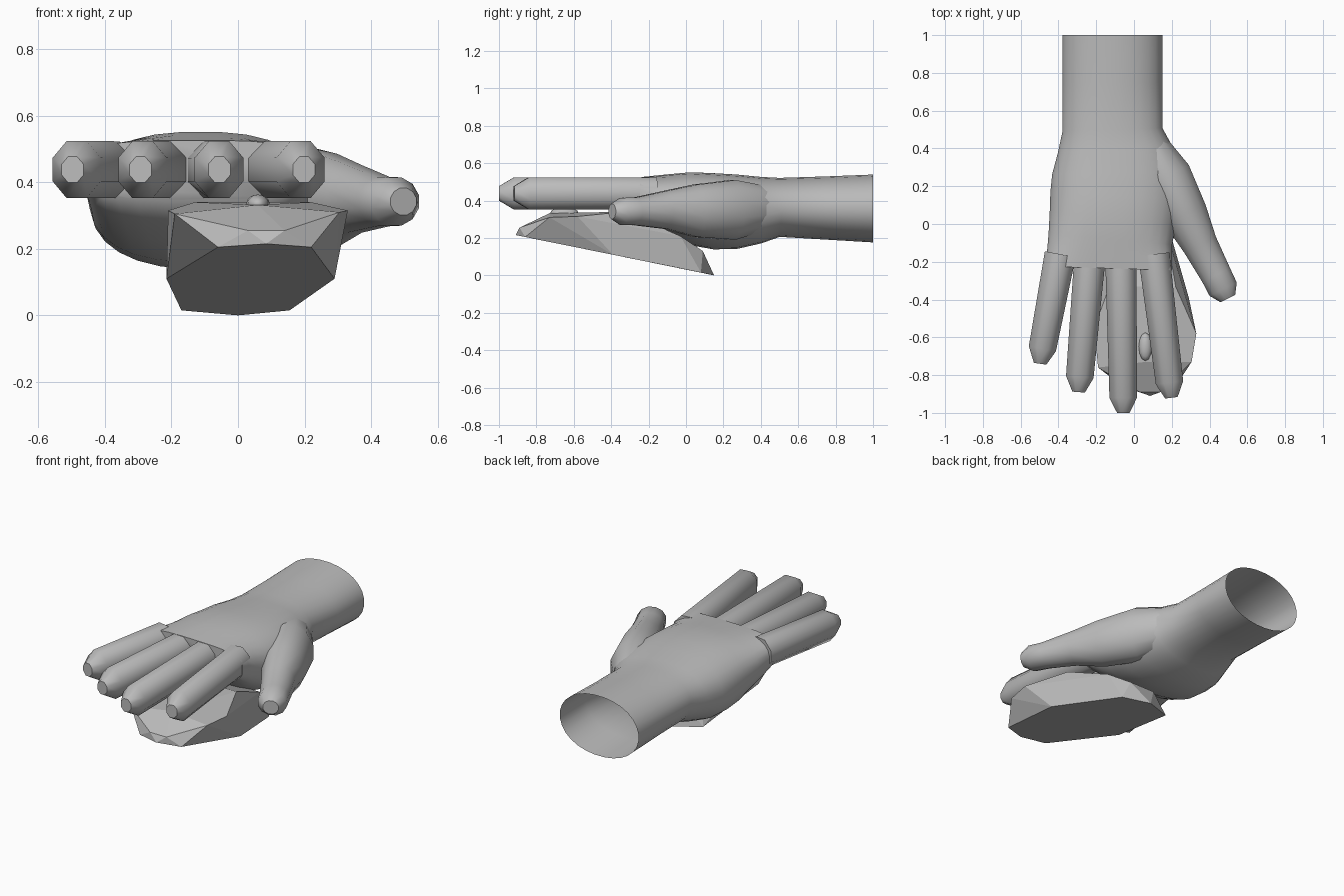
import bpy, bmesh, math
from mathutils import Vector

if "Cube" in bpy.data.objects:
    bpy.data.objects.remove(bpy.data.objects["Cube"])

grey = bpy.data.materials.new("plain grey")
grey.diffuse_color = (0.5, 0.5, 0.5, 1)
grey.use_nodes = True
grey.node_tree.nodes["Principled BSDF"].inputs["Base Color"].default_value = grey.diffuse_color


def finish(name, bm, smooth_angle=None):
    bmesh.ops.recalc_face_normals(bm, faces=bm.faces[:])
    me = bpy.data.meshes.new(name)
    bm.to_mesh(me)
    bm.free()
    me.materials.append(grey)
    ob = bpy.data.objects.new(name, me)
    bpy.context.collection.objects.link(ob)
    if smooth_angle:
        bpy.ops.object.select_all(action='DESELECT')
        ob.select_set(True)
        bpy.context.view_layer.objects.active = ob
        bpy.ops.object.shade_smooth_by_angle(angle=math.radians(smooth_angle))
    return ob


def loft(name, sections, sides, cap_start=False, angle=60):
    """Tube through sections (centre, half width, half height, squareness)."""
    bm = bmesh.new()
    rings = []
    for i, (c, rx, rz, n) in enumerate(sections):
        a = Vector(sections[max(i - 1, 0)][0])
        b = Vector(sections[min(i + 1, len(sections) - 1)][0])
        t = b - a
        side = Vector((-t.y, t.x, 0)).normalized()
        ring = []
        for k in range(sides):
            w = 2 * math.pi * (k + 0.5) / sides
            u, v = math.cos(w), math.sin(w)
            u = math.copysign(abs(u) ** (2 / n), u)
            v = math.copysign(abs(v) ** (2 / n), v)
            ring.append(bm.verts.new(Vector(c) + side * u * rx + Vector((0, 0, v * rz))))
        rings.append(ring)
    for r, s in zip(rings, rings[1:]):
        for k in range(sides):
            j = (k + 1) % sides
            bm.faces.new((r[k], r[j], s[j], s[k]))
    bm.faces.new(rings[-1])
    if cap_start:
        bm.faces.new(rings[0])
    return finish(name, bm, angle)


# Palm and hollow wrist: y, left, right, bottom, top, squareness
palm = [
    (1.00, -0.38, 0.152, 0.175, 0.54, 2.1),
    (0.75, -0.38, 0.152, 0.19, 0.53, 2.1),
    (0.50, -0.38, 0.152, 0.205, 0.522, 2.2),
    (0.40, -0.405, 0.20, 0.17, 0.527, 2.3),
    (0.27, -0.435, 0.24, 0.14, 0.54, 2.4),
    (0.15, -0.445, 0.25, 0.138, 0.547, 2.4),
    (0.03, -0.45, 0.225, 0.16, 0.552, 2.5),
    (-0.08, -0.455, 0.205, 0.22, 0.542, 2.6),
    (-0.17, -0.463, 0.203, 0.29, 0.533, 3.0),
    (-0.235, -0.467, 0.203, 0.345, 0.526, 3.4),
]
loft("palm_and_wrist", [(((l + r) / 2, y, (b + t) / 2), (r - l) / 2, (t - b) / 2, n)
                        for y, l, r, b, t, n in palm], 28)

# Fingers: octagonal tubes with blunt faceted tips
fingers = {
    "little_finger": ((-0.39, -0.16), (-0.485, -0.66), (-0.497, -0.74)),
    "ring_finger": ((-0.232, -0.16), (-0.287, -0.81), (-0.293, -0.89)),
    "middle_finger": ((-0.07, -0.16), (-0.057, -0.92), (-0.056, -1.0)),
    "index_finger": ((0.105, -0.16), (0.188, -0.84), (0.198, -0.92)),
}
for name, (base, last, tip) in fingers.items():
    z = 0.438
    loft(name, [((*base, z), 0.09, 0.092, 2),
                ((*last, z), 0.079, 0.093, 2),
                ((*tip, z), 0.036, 0.042, 2)], 8, True, 48)

# Thumb, swelling into the palm at its root
loft("thumb", [
    ((0.07, 0.43, 0.36), 0.10, 0.12, 2),
    ((0.17, 0.25, 0.35), 0.14, 0.165, 2),
    ((0.27, 0.05, 0.345), 0.125, 0.145, 2),
    ((0.35, -0.11, 0.35), 0.097, 0.105, 2),
    ((0.435, -0.27, 0.342), 0.085, 0.077, 2),
    ((0.472, -0.345, 0.342), 0.083, 0.075, 2),
    ((0.497, -0.395, 0.342), 0.045, 0.042, 2)], 12, True, 50)

# Faceted device under the hand: hull of its corner points
corners = [
    # tilted base
    (0, 0.15, 0), (-0.17, 0.08, 0.015), (0.155, 0.08, 0.015),
    (-0.215, -0.39, 0.11), (0.29, -0.39, 0.11),
    (-0.06, -0.86, 0.205), (0.22, -0.86, 0.205), (0.085, -0.91, 0.215),
    # upper rim and nose
    (-0.19, -0.76, 0.305), (0.305, -0.73, 0.31),
    (-0.21, -0.55, 0.315), (0.33, -0.58, 0.315),
    (0.06, -0.73, 0.332), (0.03, -0.89, 0.255), (0.14, -0.89, 0.255),
    # back of the top
    (-0.13, -0.33, 0.34), (0.22, -0.33, 0.34),
    (-0.1, -0.03, 0.21), (0.17, -0.03, 0.21),
    (-0.07, 0.09, 0.13), (0.1, 0.09, 0.13),
]
bm = bmesh.new()
for c in corners:
    bm.verts.new(c)
bmesh.ops.convex_hull(bm, input=bm.verts[:])
bmesh.ops.delete(bm, geom=[v for v in bm.verts if not v.link_faces], context='VERTS')
bmesh.ops.dissolve_limit(bm, angle_limit=math.radians(4), verts=bm.verts[:], edges=bm.edges[:])
finish("mouse_body", bm)

# Scroll wheel
bm = bmesh.new()
bmesh.ops.create_uvsphere(bm, u_segments=12, v_segments=8, radius=1)
for v in bm.verts:
    v.co = Vector((0.06 + v.co.x * 0.035, -0.65 + v.co.y * 0.075, 0.335 + v.co.z * 0.028))
finish("scroll_wheel", bm, 60)
